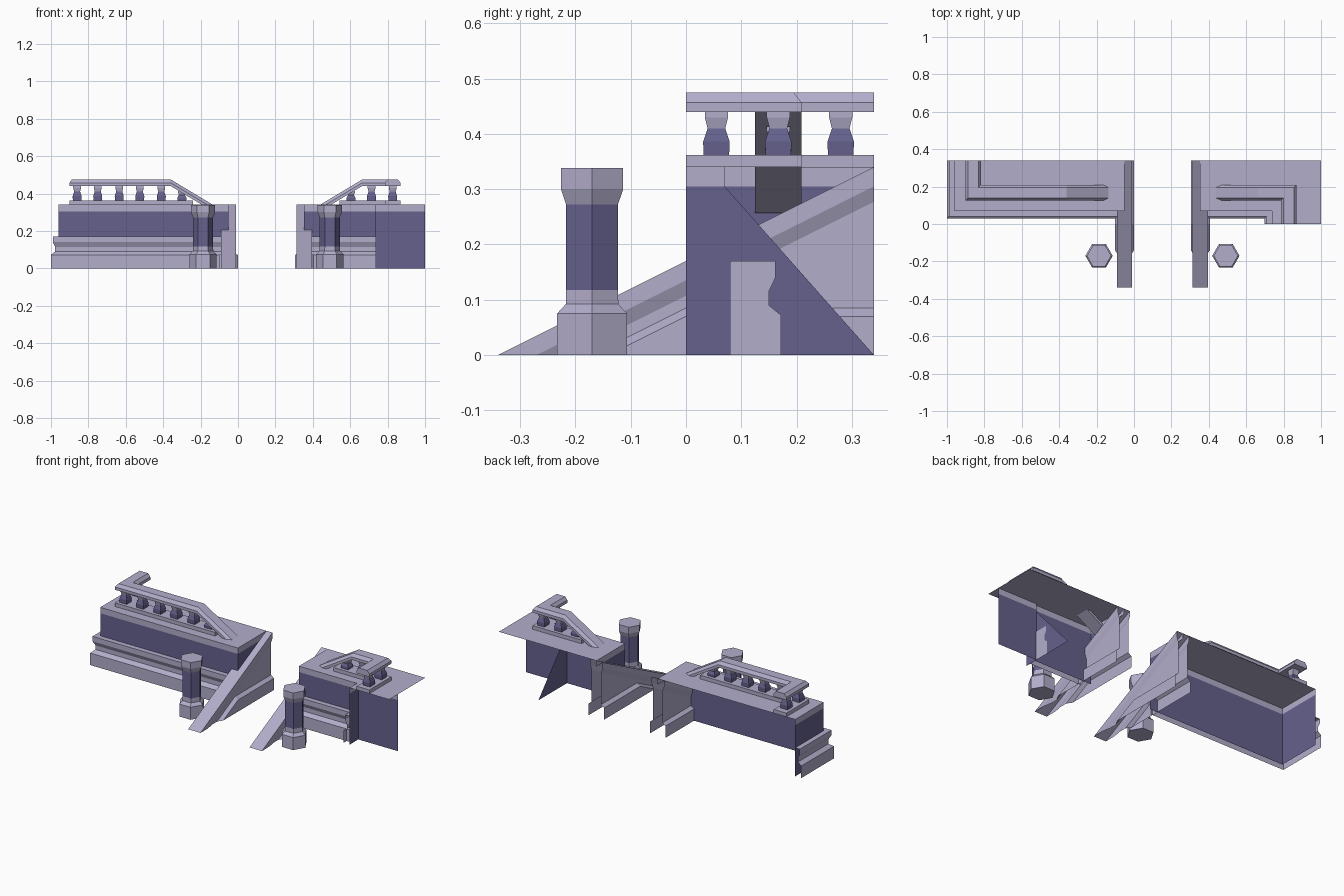
import bpy, bmesh, math

if "Cube" in bpy.data.objects:
    bpy.data.objects.remove(bpy.data.objects["Cube"])

def material(name, col):
    m = bpy.data.materials.new(name)
    m.diffuse_color = col
    m.use_nodes = True
    m.node_tree.nodes["Principled BSDF"].inputs["Base Color"].default_value = m.diffuse_color
    return m

LIGHT = material("pale_stone", (0.45, 0.42, 0.60, 1))
DARK = material("purple_stone", (0.13, 0.12, 0.27, 1))
MIRROR = 0.304            # right side x = MIRROR - left side x


def make(name, verts, faces, mats, right=False):
    """Mesh object; the right side is the mirrored left side."""
    if right:
        verts = [(MIRROR - x, y, z) for x, y, z in verts]
        faces = [f[::-1] for f in faces]
    me = bpy.data.meshes.new(name)
    me.from_pydata(verts, [], faces)
    me.materials.append(LIGHT)
    me.materials.append(DARK)
    for p, m in zip(me.polygons, mats):
        p.material_index = m
    ob = bpy.data.objects.new(name, me)
    bpy.context.collection.objects.link(ob)
    return ob


def sweep(name, path, profile, mat=0, right=False, closed=False):
    """Path points (x, y, z, offset_x, offset_y); profile points (offset, height)."""
    n = len(profile)
    v = [(x + o * ox, y + o * oy, z + h)
         for x, y, z, ox, oy in path for o, h in profile]
    f = []
    for i in range(len(path) - 1):
        for j in range(n if closed else n - 1):
            k = (j + 1) % n
            f.append((i*n + j, i*n + k, i*n + n + k, i*n + n + j))
    if closed:
        f.append(tuple(range(n))[::-1])
        f.append(tuple(range((len(path) - 1) * n, len(path) * n)))
    return make(name, v, f, [mat] * len(f), right)


def loft(name, cx, cy, n, turn, rings, mats):
    """Stack of n-sided rings (radius, z) with one material per band."""
    v = [(cx + r * math.cos(turn + 2*math.pi*k/n), cy + r * math.sin(turn + 2*math.pi*k/n), z)
         for r, z in rings for k in range(n)]
    f, m = [], []
    for i in range(len(rings) - 1):
        for k in range(n):
            l = (k + 1) % n
            f.append((i*n + k, i*n + l, i*n + n + l, i*n + n + k))
            m.append(mats[i])
    f += [tuple(range(n))[::-1], tuple(range((len(rings) - 1) * n, len(rings) * n))]
    return make(name, v, f, m + [0, 0])


MOULD = [(.04, 0), (.04, .072), (.018, .09), (.018, .115), (.03, .14), (.03, .17), (0, .17)]
# half of the stringer section, measured from its centre line
HALF = [(.051, -.45), (.051, -.10), (.031, -.085), (.031, -.063), (.041, -.035), (.041, 0)]
STRING = HALF + [(-o, h) for o, h in reversed(HALF)]
RAIL = [(.042, 0), (.042, .017), (.028, .035), (-.028, .035), (-.042, .017), (-.042, 0)]
PLINTH = [(.042, 0), (.042, .022), (-.042, .022), (-.042, 0)]

for right in (False, True):
    tag = "right_" if right else "left_"
    s = 1 if right else -1
    # wall paths and slab outline, from the stair side outward
    if right:
        walls = [[(-.05, .07), (-.434, .07), (-.434, 0)], [(-.434, .082), (-.696, .082)]]
        rims = [[(-.05, .34), (-.05, .07), (-.434, .07), (-.434, 0)], walls[1]]
        top = [(-.05, .34), (-.05, .07), (-.434, .07), (-.434, 0), (-.696, 0), (-.696, .34)]
        corner, end_y, back = -.434, 0, -.523
    else:
        walls = [[(-.05, .07), (-.96, .07), (-.96, .34)]]
        rims = [[(-.05, .34)] + walls[0]]
        top = rims[0]
        corner, end_y, back = -.96, .34, -.86

    # terrace walls, slab rim and top
    for path in walls:
        sweep(tag + "wall", [(x, y, 0, 0, 0) for x, y in path], [(0, 0), (0, .305)], 1, right)
    for path in rims:
        sweep(tag + "slab_rim", [(x, y, 0, 0, 0) for x, y in path],
              [(0, .305), (0, .34)], 0, right)
    make(tag + "slab_top", [(x, y, .34) for x, y in top],
         [tuple(range(len(top)))[::-1]], [0], right)
    # wall above the sloping stringer
    make(tag + "stair_wall", [(-.05, .07, .205), (-.05, .27, .305), (-.05, .07, .305)],
         [(0, 1, 2)], [1], right)
    # base moulding with mitred corner
    sweep(tag + "base_moulding",
          [(-.09, .07, 0, 0, -1), (corner, .07, 0, s, -1), (corner, end_y, 0, s, 0)],
          MOULD, 0, right)

    # stair stringer: sloping cap, base levels out behind the front, trimmed at the ground
    ob = sweep(tag + "stringer",
               [(-.051, .34, .34, 1, 0), (-.051, 0, .17, 1, 0), (-.051, -.34, 0, 1, 0)],
               STRING, 0, right)
    for v in ob.data.vertices:
        if v.co.y > .3 and v.co.z < .27:
            v.co.z -= .17
    bm = bmesh.new()
    bm.from_mesh(ob.data)
    bmesh.ops.bisect_plane(bm, geom=bm.verts[:] + bm.edges[:] + bm.faces[:],
                           plane_co=(0, 0, 0), plane_no=(0, 0, -1), clear_outer=True)
    bm.to_mesh(ob.data)
    bm.free()

    # handrail and its plinth, sloping down at the stair
    turn = [(back, .167, s, -1), (back, end_y, s, 0)]
    sweep(tag + "handrail",
          [(-.055, .167, .257, 0, -1), (-.36, .167, .44, 0, -1)] +
          [(x, y, .44, a, b) for x, y, a, b in turn], RAIL, 0, right, True)
    sweep(tag + "rail_plinth",
          [(-.24, .167, .34, 0, -1)] + [(x, y, .34, a, b) for x, y, a, b in turn],
          PLINTH, 0, right, True)

    # balusters
    xs = [-.30, -.41, -.523] if right else [-.30, -.41, -.525, -.635, -.75, -.86]
    spots = [(x, .167) for x in xs] + [(back, .055 if right else .28)]
    for x, y in spots:
        k = .65 if x == -.30 else 1
        rings = [(r * 1.414, .36 + h * k) for r, h in
                 [(.023, 0), (.024, .026), (.016, .05), (.021, .07), (.021, .082)]]
        loft(tag + "baluster", MIRROR - x if right else x, y, 4, math.pi / 4,
             rings, [1, 1, 0, 0])

    # hexagonal post beside the stair
    loft(tag + "post", MIRROR + .187 if right else -.187, -.17, 6, 0,
         [(.073, 0), (.073, .075), (.055, .092), (.054, .118), (.054, .272),
          (.065, .3), (.065, .338)], [0, 0, 0, 1, 0, 0])

# return wall and moulding end inside the open right terrace
make("inner_return_wall", [(-.434, .07, .305), (-.434, .07, 0), (-.434, .34, 0)],
     [(0, 1, 2)], [1], True)
end = [(-.437, .08, 0)] + [(-.437, .132 + o, h) for o, h in MOULD[:-1]] + [(-.437, .08, .17)]
make("inner_moulding_end", end, [tuple(range(len(end)))[::-1]], [0], True)
# straight end of the front moulding behind the short return
sweep("front_moulding_end", [(-.39, .07, 0, 0, -1), (-.434, .07, 0, 0, -1)], MOULD, 0, True)
